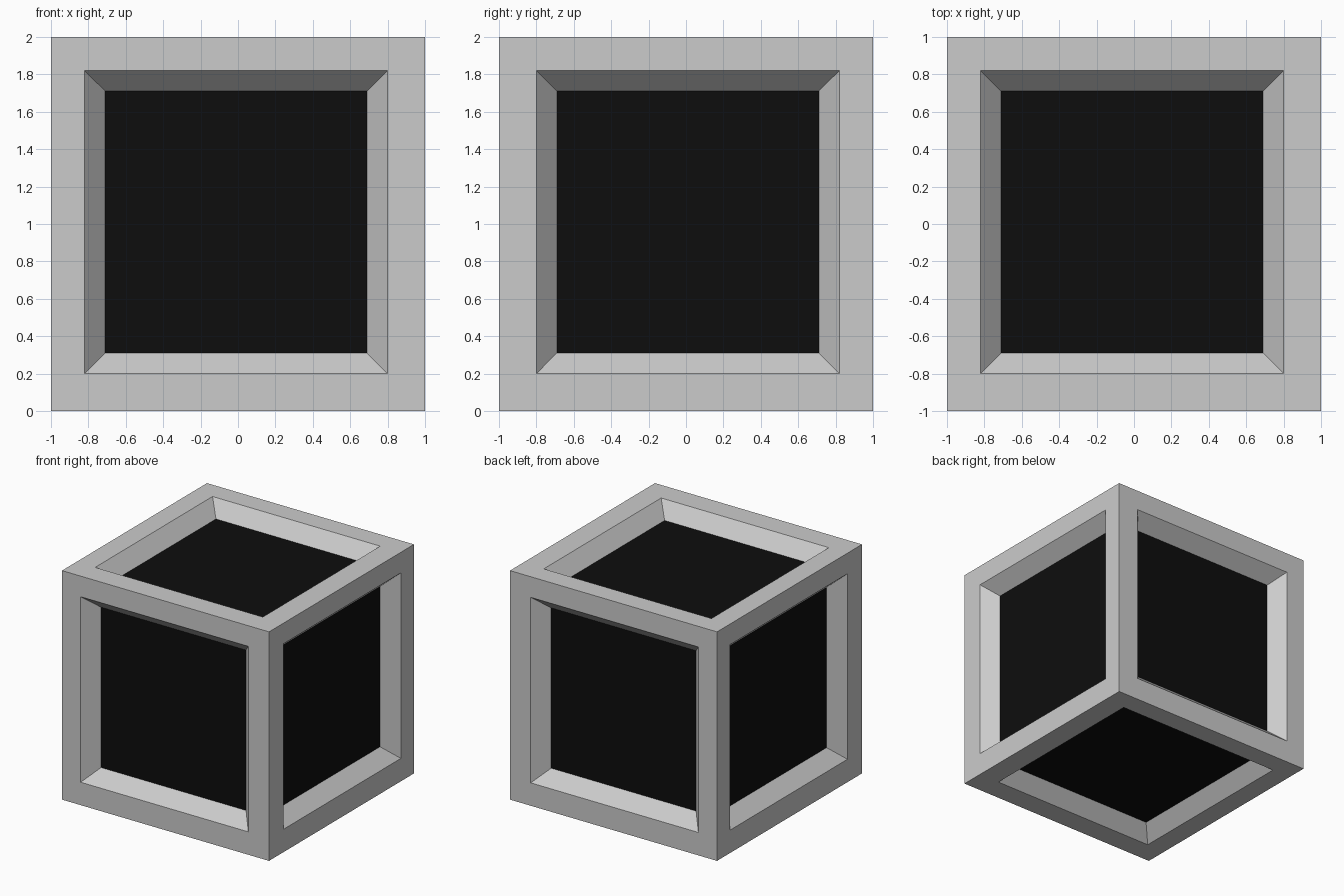
import bpy, bmesh
from mathutils import Vector

if "Cube" in bpy.data.objects:
    bpy.data.objects.remove(bpy.data.objects["Cube"])

MID = Vector((0, 0, 1))               # cube centre
OFFSET = Vector((-0.01, 0.01, 0.01))  # the openings sit slightly off centre
RECESS = 0.125


def square(axis, sign, half, depth, offset):
    """Four corners of a square on one cube side, wound to face outward."""
    n, u, v = Vector(), Vector(), Vector()
    n[axis] = sign
    u[(axis + 1) % 3] = 1
    v = n.cross(u)
    o = offset - n * offset.dot(n)
    return [MID + n * (1 - depth) + o + u * a * half + v * b * half
            for a, b in ((-1, -1), (1, -1), (1, 1), (-1, 1))]


def finish(name, bm):
    bmesh.ops.remove_doubles(bm, verts=bm.verts, dist=0.0005)
    mesh = bpy.data.meshes.new(name)
    bm.to_mesh(mesh)
    bm.free()
    ob = bpy.data.objects.new(name, mesh)
    bpy.context.collection.objects.link(ob)
    return ob


frame, panels = bmesh.new(), bmesh.new()
for axis in range(3):
    for sign in (-1, 1):
        # flat border, then sloped walls going in to the panel
        rings = [square(axis, sign, 1, 0, Vector()),
                 square(axis, sign, 0.81, 0, OFFSET),
                 square(axis, sign, 0.70, RECESS, OFFSET)]
        loops = [[frame.verts.new(p) for p in r] for r in rings]
        for outer, inner in zip(loops, loops[1:]):
            for i in range(4):
                j = (i + 1) % 4
                frame.faces.new((outer[i], outer[j], inner[j], inner[i]))
        # dark panel at the bottom of the recess
        panels.faces.new([panels.verts.new(p) for p in rings[2]])

finish("cube_frame", frame)
dark = finish("recessed_panels", panels)
black = bpy.data.materials.new("black")
black.diffuse_color = (0.004, 0.004, 0.004, 1)
black.use_nodes = True
black.node_tree.nodes["Principled BSDF"].inputs["Base Color"].default_value = black.diffuse_color
dark.data.materials.append(black)
